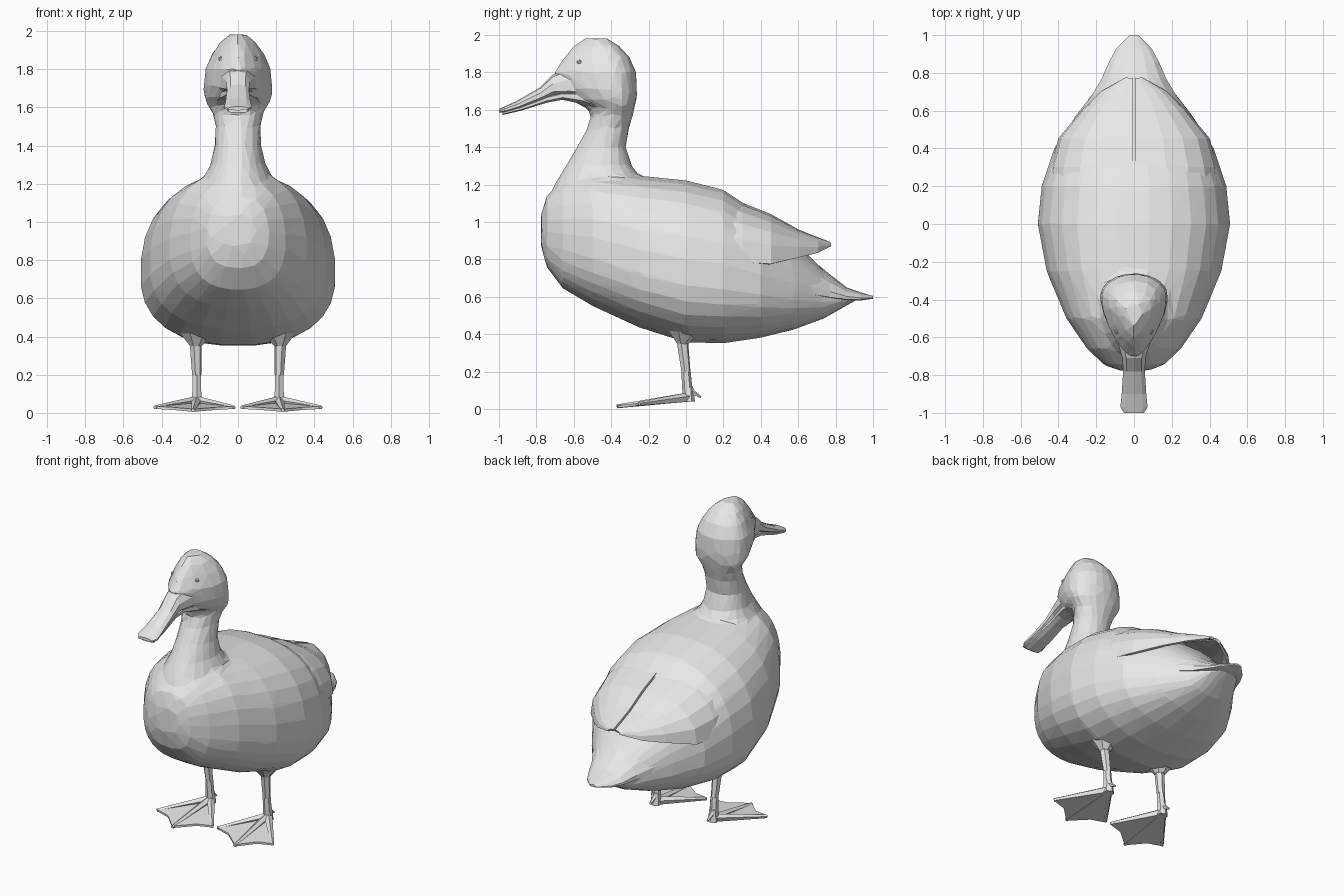
import bpy, bmesh, math
from mathutils import Vector

cube = bpy.data.objects.get("Cube")
if cube:
    bpy.data.objects.remove(cube, do_unlink=True)

grey = bpy.data.materials.new("plain grey")
grey.use_nodes = True
grey.diffuse_color = (0.8, 0.8, 0.8, 1)
grey.node_tree.nodes["Principled BSDF"].inputs["Base Color"].default_value = (0.8, 0.8, 0.8, 1)


def oval(w, lo, hi, frac, n_lo, n_hi, count):
    """Closed section: half width w, from lo to hi, widest at frac of the way."""
    mid = lo + (hi - lo) * frac
    pts = []
    for i in range(count):
        a = 2 * math.pi * (i + 0.5) / count
        c, s = math.cos(a), math.sin(a)
        n, r = (n_hi, hi - mid) if s > 0 else (n_lo, mid - lo)
        u = math.copysign(abs(c) ** (2 / n), c) * w
        v = math.copysign(abs(s) ** (2 / n), s) * r + mid
        pts.append((u, v))
    return pts


def loft(bm, rings, closed=True):
    """Skin a list of equal point rings; closed rings are capped."""
    rows = [[bm.verts.new(p) for p in ring] for ring in rings]
    count = len(rows[0])
    for a, b in zip(rows, rows[1:]):
        for i in range(count if closed else count - 1):
            j = (i + 1) % count
            bm.faces.new((a[i], a[j], b[j], b[i]))
    if closed:
        bm.faces.new(rows[0])
        bm.faces.new(rows[-1])


def loft_y(bm, stations, frac, n, count):
    """Stations of (y, bottom, top, half width)."""
    loft(bm, [[(u, y, v) for u, v in oval(w, lo, hi, frac, n, n, count)]
              for y, lo, hi, w in stations])


def finish(name, bm, mirror=False):
    bmesh.ops.recalc_face_normals(bm, faces=bm.faces)
    mesh = bpy.data.meshes.new(name)
    bm.to_mesh(mesh)
    bm.free()
    mesh.materials.append(grey)
    ob = bpy.data.objects.new(name, mesh)
    bpy.context.scene.collection.objects.link(ob)
    if mirror:
        ob.modifiers.new("Mirror", 'MIRROR').use_mirror_merge = False
    return ob


def limb(bm, a, b, r1, r2, sides=6):
    """Tapered bar between two points."""
    a, b = Vector(a), Vector(b)
    d = b - a
    geo = bmesh.ops.create_cone(bm, cap_ends=True, segments=sides, radius1=r1,
                                radius2=r2, depth=d.length)
    rot = d.to_track_quat('Z', 'Y').to_matrix()
    for v in geo["verts"]:
        v.co = rot @ v.co + (a + b) / 2


# Body, neck and head fused into one faceted skin
bm = bmesh.new()
loft_y(bm, [(-0.775, .87, 1.04, .08), (-0.745, .76, 1.14, .16), (-0.66, .645, 1.22, .25),
            (-0.5, .55, 1.27, .36), (-0.25, .435, 1.25, .465), (0, .355, 1.225, .512),
            (.2, .35, 1.175, .492), (.4, .38, 1.04, .425), (.58, .425, .9, .305),
            (.74, .485, .74, .18), (.86, .555, .64, .11), (.92, .585, .61, .06)],
       0.42, 2.4, 28)
# (z, front y, back y, half width)
neck = [(1.0, -.74, -.2, .2), (1.2, -.705, -.22, .2), (1.3, -.645, -.29, .145),
        (1.4, -.585, -.32, .122), (1.5, -.53, -.305, .118), (1.57, -.505, -.285, .132),
        (1.61, -.535, -.275, .16), (1.65, -.62, -.265, .178), (1.71, -.685, -.26, .182),
        (1.8, -.71, -.265, .174), (1.88, -.655, -.3, .138), (1.94, -.605, -.355, .097),
        (1.983, -.54, -.42, .045)]
rings = []
for z, front, back, w in neck:
    frac, n = (.7, 1.5) if z > 1.6 else (.6, 2)
    rings.append([(u, v, z) for u, v in oval(w, front, back, frac, n, 2, 24)])
loft(bm, rings)
body = finish("body", bm)
skin = body.modifiers.new("Fuse", 'REMESH')
skin.mode = 'VOXEL'
skin.voxel_size = 0.02
soft = body.modifiers.new("Soften", 'SMOOTH')
soft.factor, soft.iterations = 0.5, 3
body.modifiers.new("Facets", 'DECIMATE').ratio = 0.033

# Tail fan with a crisp lower rim
bm = bmesh.new()
loft_y(bm, [(.5, .62, .92, .32), (.64, .6, .825, .255), (.77, .585, .72, .175),
            (.86, .58, .65, .135), (.93, .58, .625, .095), (1.0, .59, .605, .025)],
       0.12, 2, 14)
finish("tail", bm)

# Folded wings: (y, top, half width, lower edge)
bm = bmesh.new()
wing = [(.15, 1.14, .45, .8), (.3, 1.095, .435, .785), (.45, 1.035, .393, .775),
        (.6, .952, .268, .81), (.7, .912, .165, .835), (.77, .885, .04, .87)]
arc = [math.pi / 2 * i / 5 for i in range(6)]
loft(bm, [[(.006 + (w - .006) * abs(math.sin(t)) ** .83, y,
            edge + (top - edge) * abs(math.cos(t)) ** .83) for t in arc]
          for y, top, w, edge in wing], closed=False)
wings = finish("wings", bm, mirror=True)
shell = wings.modifiers.new("Thickness", 'SOLIDIFY')
shell.thickness, shell.offset = 0.016, 0

# Bill in two halves
bm = bmesh.new()
loft_y(bm, [(-.5, 1.65, 1.84, .125), (-.62, 1.67, 1.83, .092), (-.71, 1.675, 1.79, .064),
            (-.78, 1.65, 1.72, .06), (-.9, 1.606, 1.65, .068), (-.97, 1.587, 1.618, .075),
            (-1.0, 1.585, 1.605, .055)], 0.3, 2.4, 10)
finish("upper_bill", bm)
bm = bmesh.new()
loft_y(bm, [(-.46, 1.595, 1.67, .125), (-.56, 1.63, 1.695, .1), (-.66, 1.652, 1.695, .064),
            (-.74, 1.638, 1.674, .052), (-.88, 1.595, 1.618, .058), (-.98, 1.572, 1.588, .057)],
       0.6, 2.6, 8)
finish("lower_bill", bm)

# Eyes
bm = bmesh.new()
bmesh.ops.create_icosphere(bm, subdivisions=1, radius=0.014)
bmesh.ops.translate(bm, verts=bm.verts, vec=(.09, -.57, 1.855))
finish("eyes", bm, mirror=True)

# Legs with flared hips and knobbly ankles
bm = bmesh.new()
limb(bm, (.22, -.015, .41), (.222, -.02, .348), .085, .03, 7)
limb(bm, (.222, -.02, .37), (.216, .0, .2), .032, .025)
limb(bm, (.216, .0, .2), (.216, .01, .07), .025, .028)
limb(bm, (.216, .012, .12), (.216, .012, .04), .026, .036)
limb(bm, (.216, .02, .1), (.216, .08, .062), .018, .005, 5)
finish("legs", bm, mirror=True)

# Webbed feet: three toes with a scalloped web between them
heel = (.216, .015, .062)
tips = [(.02, -.25, .028), (.235, -.37, .013), (.435, -.25, .028)]
notches = [(.12, -.275, .022), (.335, -.275, .022)]
bm = bmesh.new()
for tip in tips:
    limb(bm, heel, tip, .027, .011, 5)
finish("toes", bm, mirror=True)
bm = bmesh.new()
rim = [tips[0], notches[0], tips[1], notches[1], tips[2]]
root = bm.verts.new((heel[0], heel[1] + .015, .05))
verts = [bm.verts.new(p) for p in rim]
for a, b in zip(verts, verts[1:]):
    bm.faces.new((root, a, b))
web = finish("webs", bm, mirror=True)
sheet = web.modifiers.new("Thickness", 'SOLIDIFY')
sheet.thickness, sheet.offset = 0.014, 0
